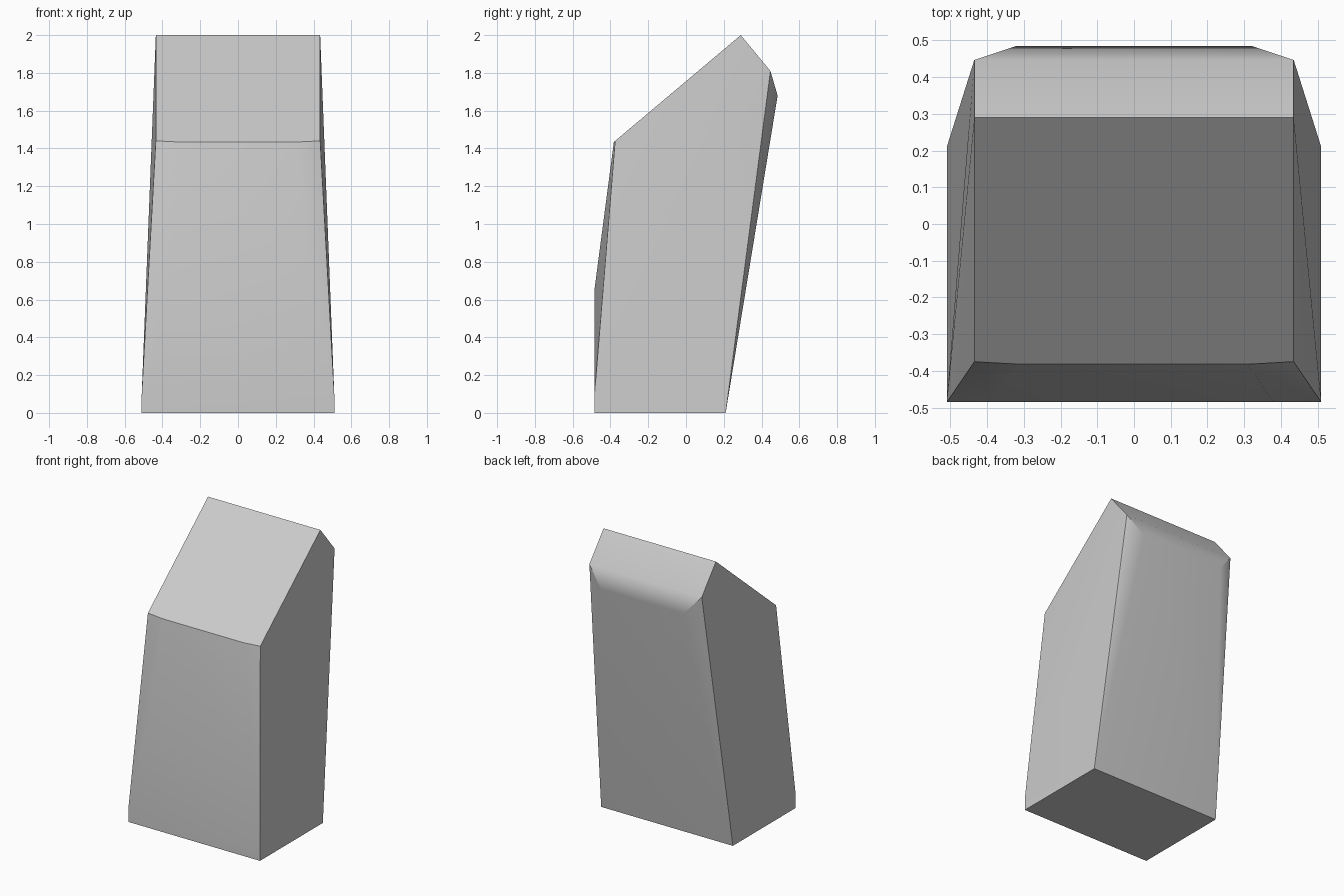
import bpy
import bmesh
import math

cube = bpy.data.objects.get("Cube")
if cube:
    bpy.data.objects.remove(cube, do_unlink=True)

# Left half of the block; every point is mirrored to the right
POINTS = {
    "base_front": (0.51, -0.485, 0),
    "base_back": (0.51, 0.21, 0),
    "kick": (0.51, -0.485, 0.09),
    "front_bend": (0.38, -0.485, 0.65),
    "front_rim": (0.31, -0.382, 1.434),
    "front_corner": (0.435, -0.375, 1.44),
    "peak": (0.435, 0.29, 2),
    "back_corner": (0.435, 0.447, 1.81),
    "back_bend": (0.32, 0.485, 1.68),
}

# Panels that span the full width, given by their left edge
SPANS = [
    ("base_front", "base_back"),
    ("base_front", "kick", "front_bend"),
    ("front_bend", "front_rim"),
    ("front_rim", "front_corner", "peak"),
    ("peak", "back_corner"),
    ("back_corner", "back_bend"),
    ("back_bend", "base_back"),
]

# Panels that exist once on each side
SIDES = [
    ("kick", "front_bend", "front_rim", "front_corner"),
    ("kick", "front_corner", "peak"),
    ("kick", "peak", "back_corner"),
    ("kick", "back_corner", "base_back", "base_front"),
    ("base_back", "back_corner", "back_bend"),
]

bm = bmesh.new()
left = {n: bm.verts.new(p) for n, p in POINTS.items()}
right = {n: bm.verts.new((-x, y, z)) for n, (x, y, z) in POINTS.items()}
for edge in SPANS:
    bm.faces.new([left[n] for n in edge] + [right[n] for n in reversed(edge)])
for panel in SIDES:
    bm.faces.new([left[n] for n in panel])
    bm.faces.new([right[n] for n in reversed(panel)])
bmesh.ops.recalc_face_normals(bm, faces=bm.faces)

mesh = bpy.data.meshes.new("slanted_block")
bm.to_mesh(mesh)
bm.free()
block = bpy.data.objects.new("slanted_block", mesh)
bpy.context.collection.objects.link(block)

# Plain grey
grey = bpy.data.materials.new("light_grey")
grey.use_nodes = True
colour = (0.6, 0.6, 0.6, 1)
grey.diffuse_color = colour
grey.node_tree.nodes["Principled BSDF"].inputs["Base Color"].default_value = colour
mesh.materials.append(grey)

# Soft bends, crisp corners
bpy.ops.object.select_all(action="DESELECT")
block.select_set(True)
bpy.context.view_layer.objects.active = block
bpy.ops.object.shade_smooth_by_angle(angle=math.radians(30))
weighted = block.modifiers.new("flat_panels", "WEIGHTED_NORMAL")
weighted.keep_sharp = True
